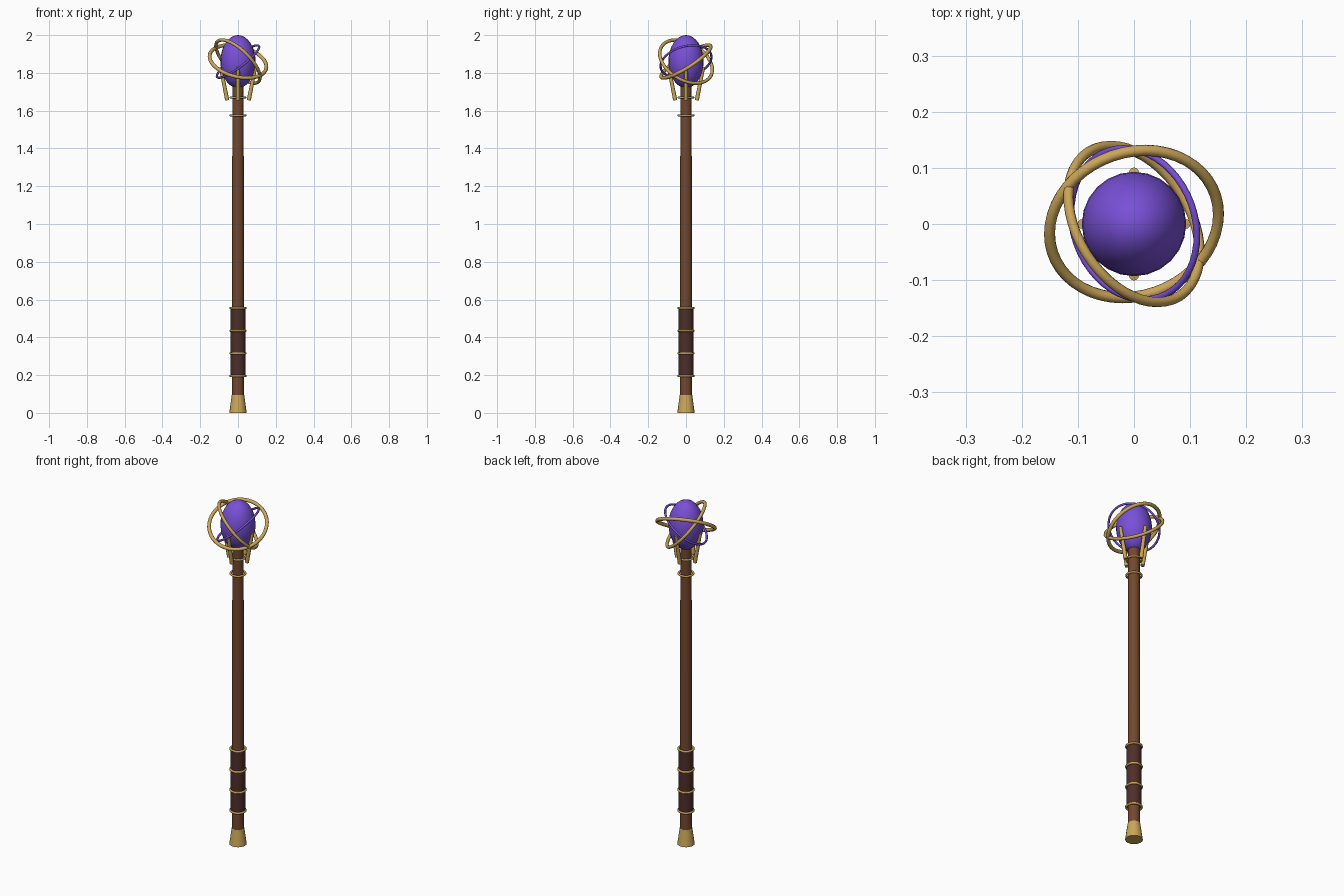
import bpy, math
from mathutils import Vector

if "Cube" in bpy.data.objects:
    bpy.data.objects.remove(bpy.data.objects["Cube"])


def material(name, rgb):
    m = bpy.data.materials.new(name)
    m.diffuse_color = (*rgb, 1)
    m.use_nodes = True
    m.node_tree.nodes["Principled BSDF"].inputs["Base Color"].default_value = m.diffuse_color
    return m


GOLD = material("gold", (0.60, 0.38, 0.10))
WOOD = material("wood", (0.17, 0.065, 0.028))
LEATHER = material("leather", (0.075, 0.028, 0.022))
PURPLE = material("purple", (0.19, 0.08, 0.68))


def finish(name, mat):
    ob = bpy.context.object
    ob.name = name
    ob.data.materials.append(mat)
    bpy.ops.object.shade_smooth_by_angle(angle=math.radians(40))
    return ob


def rod(name, p0, p1, r0, r1, mat, sides=20):
    """Straight tapered rod between two points."""
    p0, p1 = Vector(p0), Vector(p1)
    d = p1 - p0
    bpy.ops.mesh.primitive_cone_add(
        vertices=sides, radius1=r0, radius2=r1, depth=d.length,
        location=(p0 + p1) / 2, rotation=d.to_track_quat('Z', 'Y').to_euler())
    return finish(name, mat)


def ring(name, z, major, minor, mat, rot=(0, 0, 0), seg=32):
    bpy.ops.mesh.primitive_torus_add(
        location=(0, 0, z), rotation=rot, major_radius=major,
        minor_radius=minor, major_segments=seg, minor_segments=10)
    return finish(name, mat)


# Shaft, foot and grip
rod("shaft", (0, 0, 0.05), (0, 0, 1.73), 0.032, 0.030, WOOD)
rod("foot_ferrule", (0, 0, 0), (0, 0, 0.095), 0.046, 0.033, GOLD)
rod("grip", (0, 0, 0.195), (0, 0, 0.555), 0.039, 0.039, LEATHER)

# Trim bands on the grip and upper shaft
for i in range(4):
    ring(f"grip_band_{i + 1}", 0.195 + 0.12 * i, 0.040, 0.006, GOLD)
ring("upper_band", 1.575, 0.039, 0.006, GOLD)
ring("collar", 1.67, 0.039, 0.006, GOLD)

# Four splayed prongs holding the orb
for i in range(4):
    a = i * math.pi / 2
    c, s = math.cos(a), math.sin(a)
    rod(f"prong_{i + 1}", (0.057 * c, 0.057 * s, 1.655),
        (0.092 * c, 0.092 * s, 1.83), 0.011, 0.009, GOLD, 12)

# Egg-shaped orb
bpy.ops.mesh.primitive_uv_sphere_add(segments=24, ring_count=16, radius=1,
                                     location=(0, 0, 1.86))
bpy.context.object.scale = (0.093, 0.093, 0.14)
finish("orb", PURPLE)

# Tilted rings orbiting the orb
ring("outer_orbit", 1.86, 0.154, 0.010, GOLD, (0.55, 0.25, 0), 48)
ring("middle_orbit", 1.86, 0.152, 0.009, GOLD, (-0.41, 0.77, 0), 48)
ring("inner_orbit", 1.86, 0.138, 0.006, PURPLE, (0.22, -0.64, 0), 48)
